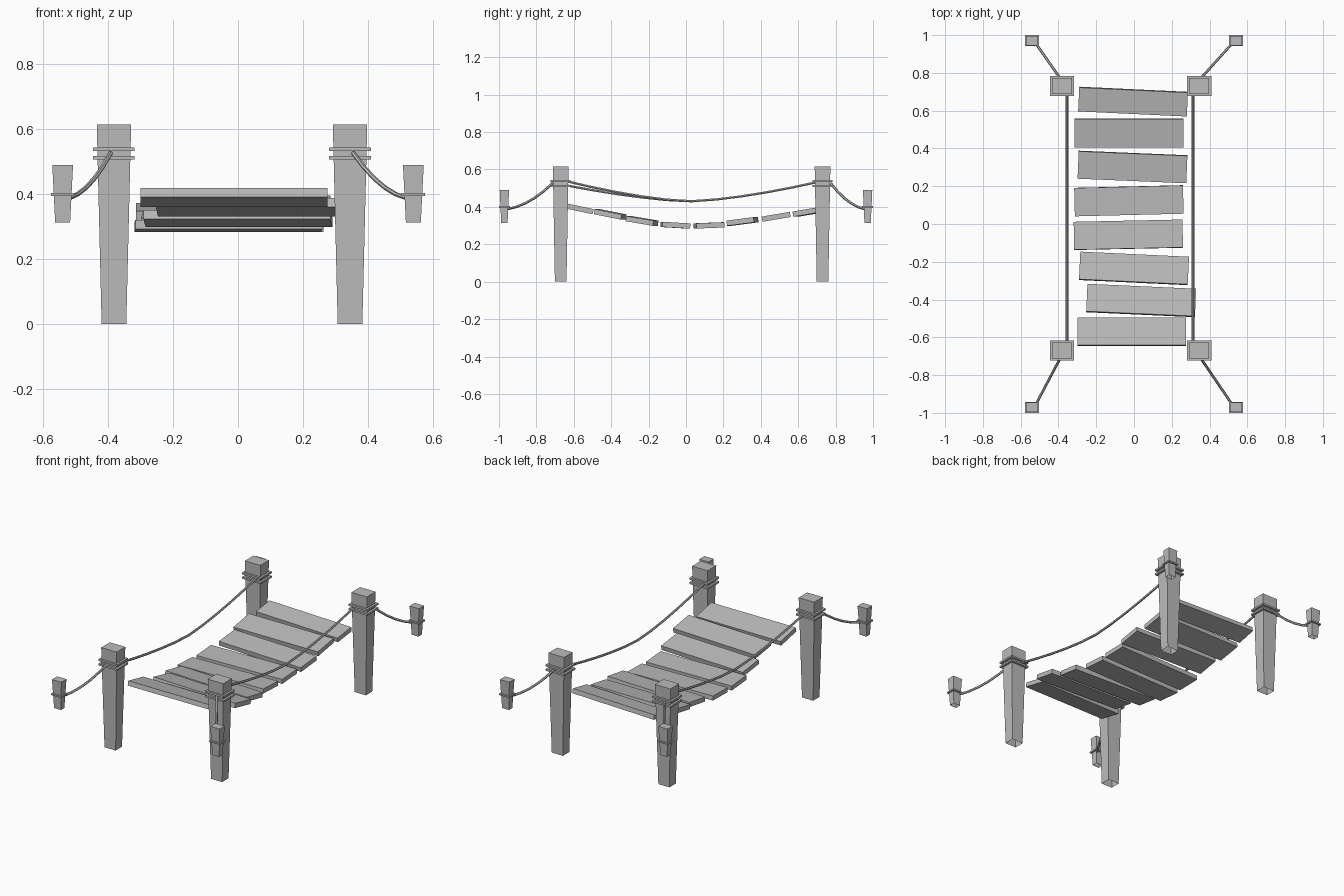
import bpy, bmesh, math
from mathutils import Matrix, Vector

cube = bpy.data.objects.get("Cube")
if cube:
    bpy.data.objects.remove(cube, do_unlink=True)

grey = bpy.data.materials.new("weathered_grey")
grey.use_nodes = True
GREY = (0.5, 0.5, 0.5, 1)
grey.diffuse_color = GREY
grey.node_tree.nodes["Principled BSDF"].inputs["Base Color"].default_value = GREY


def add_object(name, bm):
    mesh = bpy.data.meshes.new(name)
    bm.to_mesh(mesh)
    bm.free()
    mesh.materials.append(grey)
    obj = bpy.data.objects.new(name, mesh)
    bpy.context.collection.objects.link(obj)
    return obj


def box(name, size, matrix):
    bm = bmesh.new()
    bmesh.ops.create_cube(bm, size=1, matrix=matrix @ Matrix.Diagonal((*size, 1)))
    return add_object(name, bm)


def post(name, x, y, z0, z1, top, bottom):
    """Tapered square post, open underneath; top and bottom are half sizes."""
    bm = bmesh.new()
    bmesh.ops.create_cube(bm, size=2)
    base = [f for f in bm.faces if f.normal.z < -0.5]
    bmesh.ops.delete(bm, geom=base, context='FACES_ONLY')
    for v in bm.verts:
        half, z = (top, z1) if v.co.z > 0 else (bottom, z0)
        v.co = Vector((x + v.co.x * half[0], y + v.co.y * half[1], z))
    add_object(name, bm)


def rope(name, points, radius=0.007, sides=6):
    """Tube swept along a path of points."""
    pts = [Vector(p) for p in points]
    bm = bmesh.new()
    rings = []
    for i, p in enumerate(pts):
        along = (pts[min(i + 1, len(pts) - 1)] - pts[max(i - 1, 0)]).normalized()
        across = along.cross(Vector((0, 0, 1))).normalized()
        up = across.cross(along)
        angles = [math.tau * k / sides for k in range(sides)]
        rings.append([bm.verts.new(p + radius * (across * math.cos(a) + up * math.sin(a)))
                      for a in angles])
    for a, b in zip(rings, rings[1:]):
        for k in range(sides):
            n = (k + 1) % sides
            bm.faces.new((a[k], a[n], b[n], b[k]))
    bm.faces.new(rings[0])
    bm.faces.new(rings[-1])
    bmesh.ops.recalc_face_normals(bm, faces=bm.faces)
    add_object(name, bm)


# Posts, anchor stakes, their rope bindings and the guy ropes
for side, px, sx in (("left", 0.345, 0.54), ("right", -0.382, -0.54)):
    for end, py, sy in (("front", -0.67, -0.971), ("back", 0.73, 0.971)):
        tag = f"{end}_{side}"
        post(f"{tag}_post", px, py, 0, 0.615, (0.053, 0.042), (0.038, 0.031))
        for i, z in enumerate((0.512, 0.539)):
            box(f"{tag}_post_binding_{i + 1}", (0.128, 0.107, 0.011),
                Matrix.Translation((px, py, z)))
        post(f"{tag}_stake", sx, sy, 0.313, 0.49, (0.032, 0.025), (0.023, 0.017))
        box(f"{tag}_stake_binding", (0.072, 0.058, 0.009),
            Matrix.Translation((sx, sy, 0.399)))

        # Guy rope sagging from post to stake
        out = math.copysign(1, px)
        start = Vector((px + out * 0.01, py + math.copysign(0.043, py), 0.527))
        stop = Vector((sx - out * 0.02, sy - math.copysign(0.015, sy), 0.388))
        path = []
        for i in range(6):
            t = i / 5
            p = start.lerp(stop, t)
            p.z -= 0.1 * t * (1 - t)
            path.append(p)
        rope(f"{tag}_guy_rope", path)

# Hand ropes sagging between the posts
for side, x, z_front in (("left", 0.312, 0.54), ("right", -0.355, 0.517)):
    path = []
    for i in range(11):
        y = -0.64 + 1.34 * i / 10
        z_end = z_front if y < 0.02 else 0.53
        path.append((x, y, 0.43 + (z_end - 0.43) * (abs(y - 0.02) / 0.67) ** 1.5))
    rope(f"{side}_hand_rope", path)

# Planks: centre x, y, z, slope, turn in degrees, width
planks = [
    (-0.012, -0.57, 0.39, -0.21, 0, 0.15),
    (0.038, -0.405, 0.36, -0.2, -2.6, 0.148),
    (0.0, -0.235, 0.325, -0.17, -2.7, 0.148),
    (-0.03, -0.057, 0.302, -0.06, 1.2, 0.148),
    (-0.027, 0.123, 0.301, 0.04, 1.4, 0.15),
    (-0.008, 0.302, 0.322, 0.13, -2.4, 0.146),
    (-0.026, 0.482, 0.347, 0.17, 0, 0.153),
    (-0.005, 0.648, 0.372, 0.17, -2.7, 0.128),
]
for i, (x, y, z, slope, turn, width) in enumerate(planks):
    place = (Matrix.Translation((x, y, z))
             @ Matrix.Rotation(math.radians(turn), 4, 'Z')
             @ Matrix.Rotation(math.atan(slope), 4, 'X'))
    box(f"plank_{i + 1}", (0.576, width, 0.028), place)
